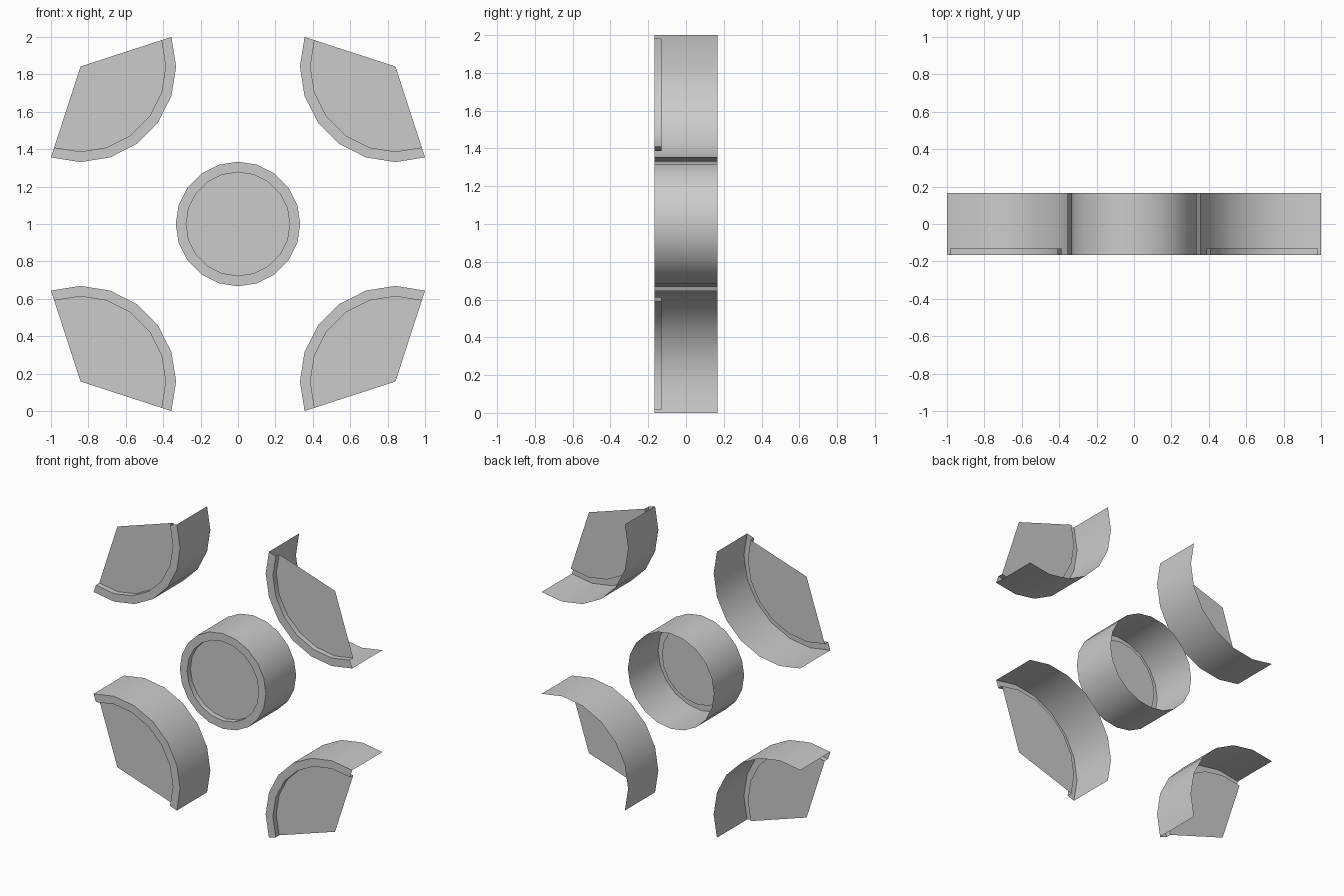
import bpy, bmesh
from math import cos, sin, radians

if "Cube" in bpy.data.objects:
    bpy.data.objects.remove(bpy.data.objects["Cube"])

STEP = radians(18)          # 20 sides per full circle
FRONT, RECESS, BACK = -0.167, -0.13, 0.167


def cup(name, cx, cz, outer, inner, start, count, sx=1, sz=1):
    """Open-backed shell: side wall, front rim, small step and recessed face."""
    full = count == 20
    bm = bmesh.new()
    # (radius, depth) profile swept about the y axis
    profile = [(outer, BACK), (outer, FRONT), (inner, FRONT), (inner, RECESS)]
    n = count if full else count + 1
    rows = []
    for r, y in profile:
        rows.append([bm.verts.new((sx * (cx + r * cos(start + i * STEP)), y,
                                   1 + sz * (cz + r * sin(start + i * STEP))))
                     for i in range(n)])
    for a, b in zip(rows, rows[1:]):
        for i in range(count):
            j = (i + 1) % n
            bm.faces.new((a[i], a[j], b[j], b[i]))
    # recessed face, closed at the pivot point for the partial pieces
    face = list(rows[-1])
    if not full:
        face.append(bm.verts.new((sx * cx, RECESS, 1 + sz * cz)))
    bm.faces.new(face)
    bmesh.ops.recalc_face_normals(bm, faces=bm.faces[:])
    # make the recessed face look to the front
    bm.faces.ensure_lookup_table()
    bm.normal_update()
    if bm.faces[-1].normal.y > 0:
        bmesh.ops.reverse_faces(bm, faces=bm.faces[:])
    mesh = bpy.data.meshes.new(name)
    bm.to_mesh(mesh)
    bm.free()
    obj = bpy.data.objects.new(name, mesh)
    bpy.context.collection.objects.link(obj)
    bpy.ops.object.select_all(action='DESELECT')
    obj.select_set(True)
    bpy.context.view_layer.objects.active = obj
    bpy.ops.object.shade_smooth_by_angle(angle=radians(30))
    return obj


# round cup in the middle
cup("center_disc", 0, 0, 0.333, 0.277, 0, 20)

# four partial cups around it, mirrored in x and z
for sx, side in ((1, "right"), (-1, "left")):
    for sz, level in ((1, "upper"), (-1, "lower")):
        cup(f"{level}_{side}_segment", 0.842, 0.842, 0.511, 0.455,
            radians(162), 7, sx, sz)
